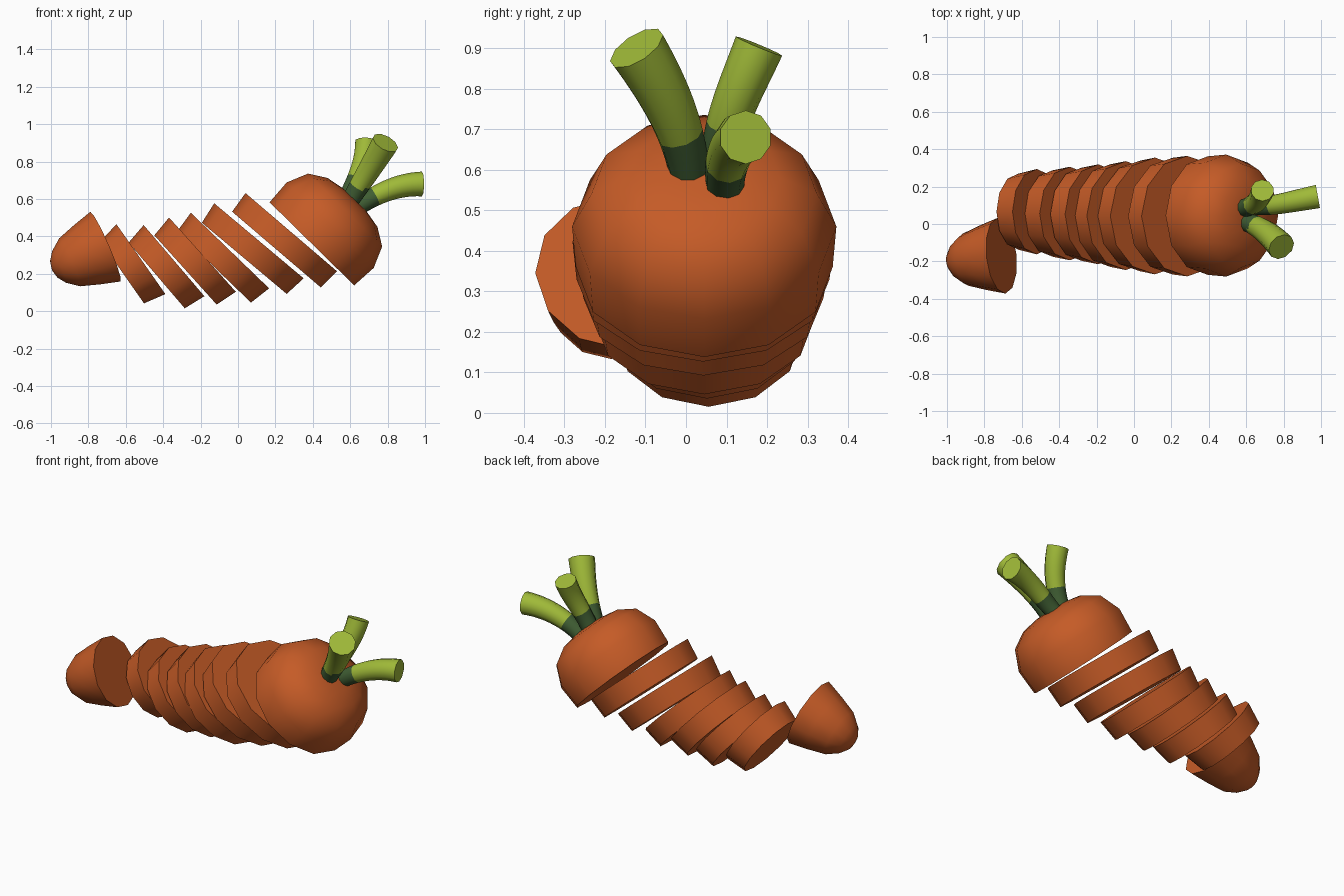
import bpy, bmesh, math
from mathutils import Vector

if "Cube" in bpy.data.objects:
    bpy.data.objects.remove(bpy.data.objects["Cube"])


def material(name, rgb):
    m = bpy.data.materials.new(name)
    m.diffuse_color = (*rgb, 1)
    m.use_nodes = True
    m.node_tree.nodes["Principled BSDF"].inputs["Base Color"].default_value = m.diffuse_color
    return m


ORANGE = material("carrot orange", (0.56, 0.105, 0.02))
LEAF = material("light green", (0.35, 0.49, 0.04))
DARK = material("dark green", (0.05, 0.11, 0.033))


def finish(name, bm, mats):
    bmesh.ops.recalc_face_normals(bm, faces=bm.faces)
    me = bpy.data.meshes.new(name)
    bm.to_mesh(me)
    bm.free()
    for m in mats:
        me.materials.append(m)
    ob = bpy.data.objects.new(name, me)
    bpy.context.collection.objects.link(ob)
    bpy.ops.object.select_all(action='DESELECT')
    ob.select_set(True)
    bpy.context.view_layer.objects.active = ob
    bpy.ops.object.shade_smooth_by_angle(angle=math.radians(42))
    return ob


def ring(bm, centre, u, v, r, n):
    return [bm.verts.new(centre + r * (u * math.cos(2 * math.pi * i / n)
                                       + v * math.sin(2 * math.pi * i / n)))
            for i in range(n)]


def skin(bm, rings):
    """Bridge consecutive rings and cap both ends."""
    n = len(rings[0])
    for a, b in zip(rings, rings[1:]):
        for i in range(n):
            j = (i + 1) % n
            bm.faces.new((a[i], a[j], b[j], b[i]))
    bm.faces.new(rings[0])
    bm.faces.new(rings[-1])


def lathe(name, base, axis, profile, n=12):
    """Turned solid: profile of (radius, height) along axis."""
    a = Vector(axis).normalized()
    v = a.cross(Vector((0, 0, 1))).normalized()
    u = v.cross(a)
    bm = bmesh.new()
    skin(bm, [ring(bm, Vector(base) + a * h, u, v, r, n) for r, h in profile])
    return finish(name, bm, [ORANGE])


def tilted(deg):
    return (math.cos(math.radians(deg)), 0, math.sin(math.radians(deg)))


# Rounded crown of the carrot
lathe("carrot_head", (0.395, 0.045, 0.36), tilted(45.5),
      [(0.317, 0), (0.326, 0.14), (0.278, 0.253), (0.187, 0.31),
       (0.09, 0.328), (0.01, 0.33)])

# Six slices: front face centre x, y, z, tilt, front radius, back radius
slices = [(0.285, 0.042, 0.422, 49.5, 0.322, 0.312),
          (0.112, 0.043, 0.376, 50, 0.312, 0.296),
          (-0.043, 0.045, 0.324, 46, 0.291, 0.274),
          (-0.190, 0.052, 0.302, 42, 0.267, 0.249),
          (-0.342, 0.056, 0.270, 40.5, 0.250, 0.231),
          (-0.519, 0.066, 0.278, 35, 0.228, 0.203)]
for k, (x, y, z, tilt, rf, rb) in enumerate(slices):
    lathe(f"carrot_slice_{k + 1}", (x, y, z), tilted(tilt),
          [(rf, 0), (rb, -0.122)])

# Fallen tip, turned aside
lathe("carrot_tip", (-0.709, -0.17, 0.345), (-0.916, -0.1, -0.4),
      [(0.203, 0), (0.174, 0.105), (0.14, 0.21), (0.092, 0.272),
       (0.05, 0.302), (0.008, 0.312)])


def stem(name, pts, r0, r1, steps=14, n=10):
    """Curved stalk through four points, dark near the crown."""
    pts = [Vector(p) for p in pts]

    def at(t):
        s = 3 * t
        out = Vector((0, 0, 0))
        for i, p in enumerate(pts):
            w = 1
            for j in range(4):
                if j != i:
                    w *= (s - j) / (i - j)
            out += p * w
        return out

    bm = bmesh.new()
    rings = []
    for k in range(steps + 1):
        t = k / steps
        a = (at(t + 0.01) - at(t - 0.01)).normalized()
        u = a.cross(Vector((0.3, -1, 0))).normalized()
        rings.append(ring(bm, at(t), u, a.cross(u), r0 + (r1 - r0) * t, n))
    skin(bm, rings)
    crown = Vector((0.6, 0.06, 0.575))
    for f in bm.faces:
        f.material_index = int((f.calc_center_median() - crown).length < 0.155)
    finish(name, bm, [LEAF, DARK])


# Three cut stalks
stem("stalk_back", [(0.575, 0.085, 0.59), (0.63, 0.10, 0.70),
                    (0.668, 0.135, 0.80), (0.686, 0.18, 0.905)], 0.048, 0.062)
stem("stalk_front", [(0.59, 0.01, 0.575), (0.655, -0.012, 0.68),
                     (0.72, -0.055, 0.785), (0.788, -0.122, 0.9)], 0.048, 0.075)
stem("stalk_side", [(0.625, 0.098, 0.545), (0.725, 0.10, 0.61),
                    (0.845, 0.12, 0.66), (0.983, 0.147, 0.68)], 0.046, 0.066)
